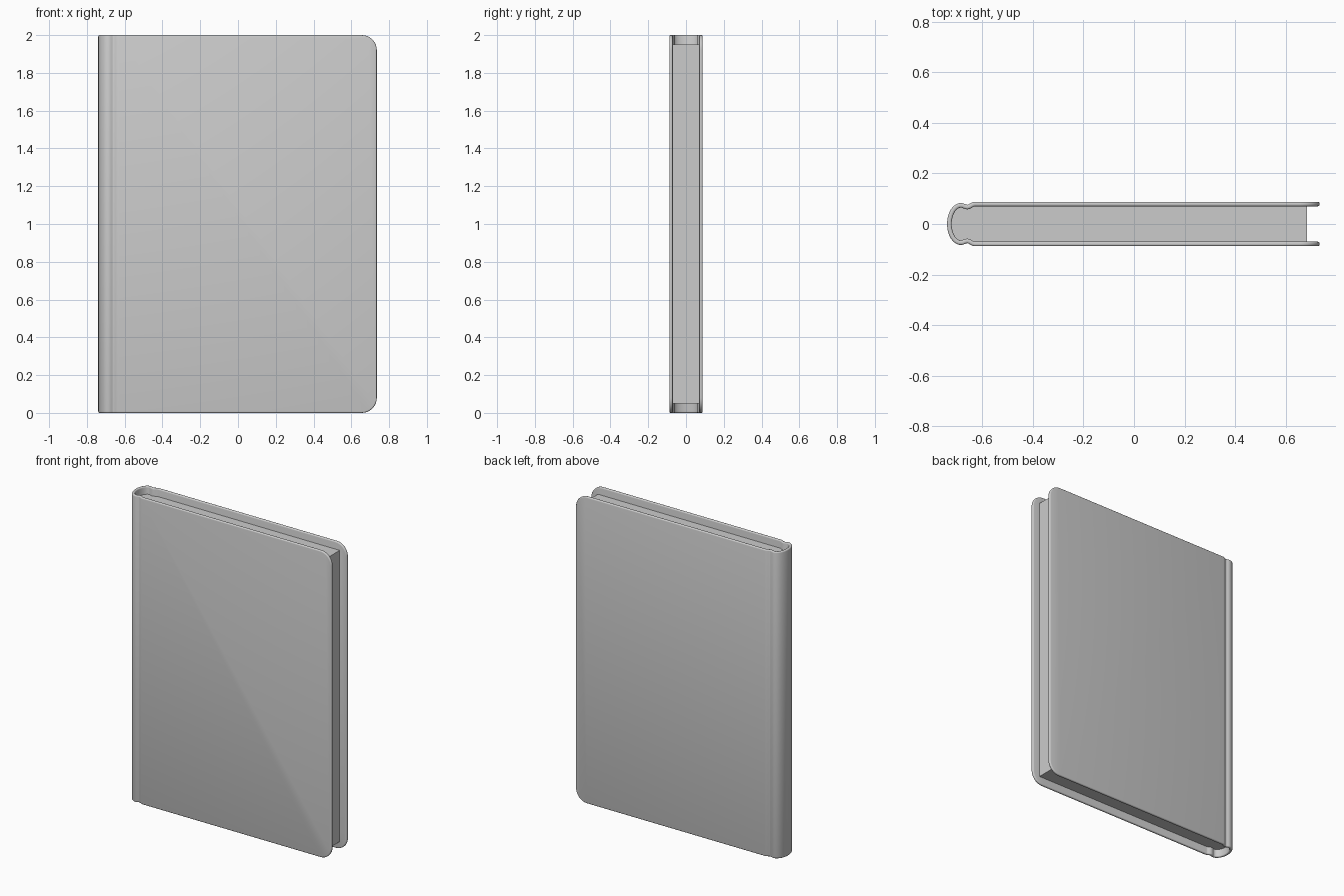
import bpy, bmesh, math
from mathutils import Vector

if "Cube" in bpy.data.objects:
    bpy.data.objects.remove(bpy.data.objects["Cube"])

HEIGHT, THICK, RADIUS = 2.0, 0.018, 0.08
FORE_X, HINGE_X, BOARD_Y = 0.735, -0.63, 0.079

grey = bpy.data.materials.new("plain grey")
grey.diffuse_color = (0.6, 0.6, 0.6, 1)
grey.use_nodes = True
grey.node_tree.nodes["Principled BSDF"].inputs["Base Color"].default_value = grey.diffuse_color


def make_object(name, bm):
    mesh = bpy.data.meshes.new(name)
    bmesh.ops.recalc_face_normals(bm, faces=bm.faces)
    bm.to_mesh(mesh)
    bm.free()
    mesh.materials.append(grey)
    ob = bpy.data.objects.new(name, mesh)
    bpy.context.collection.objects.link(ob)
    return ob


def finish(ob):
    bpy.ops.object.select_all(action='DESELECT')
    ob.select_set(True)
    bpy.context.view_layer.objects.active = ob
    for m in list(ob.modifiers):
        bpy.ops.object.modifier_apply(modifier=m.name)
    bpy.ops.object.shade_smooth_by_angle(angle=math.radians(35))


def ease(x0, y0, x1, y1, n=5):
    """Smooth step between two points, without the first."""
    return [Vector((x0 + (x1 - x0) * i / n,
                    y0 + (y1 - y0) * (1 - math.cos(math.pi * i / n)) / 2))
            for i in range(1, n + 1)]


# Centre line of the cover: rounded spine, hinge groove, start of the board
half = [Vector((-0.685 - 0.046 * math.cos(a), 0.074 * math.sin(a)))
        for a in (math.pi / 2 * i / 10 for i in range(11))]
half += ease(-0.685, 0.074, -0.66, 0.067) + ease(-0.66, 0.067, HINGE_X, BOARD_Y)
line = [Vector((p.x, -p.y)) for p in reversed(half[1:])] + half

# Cover: bent sheet with two round-cornered boards, thickened and rounded at the rim
bm = bmesh.new()
low = [bm.verts.new((p.x, p.y, 0)) for p in line]
high = [bm.verts.new((p.x, p.y, HEIGHT)) for p in line]
for i in range(len(line) - 1):
    bm.faces.new((low[i], low[i + 1], high[i + 1], high[i]))
for end in (0, -1):
    y = line[end].y
    corners = []
    for cz, start in ((RADIUS, -90), (HEIGHT - RADIUS, 0)):
        for k in range(9):
            a = math.radians(start + 90 * k / 8)
            corners.append(bm.verts.new((FORE_X - RADIUS + RADIUS * math.cos(a), y,
                                         cz + RADIUS * math.sin(a))))
    bm.faces.new([low[end]] + corners + [high[end]])
cover = make_object("cover", bm)
solid = cover.modifiers.new("thickness", 'SOLIDIFY')
solid.thickness, solid.offset, solid.use_even_offset = THICK, 0, True
bevel = cover.modifiers.new("rim", 'BEVEL')
bevel.width, bevel.segments = 0.007, 3
bevel.limit_method, bevel.angle_limit = 'ANGLE', math.radians(60)
bevel.use_clamp_overlap = False
finish(cover)

# Page block: follows the inside of the cover, flat at the fore edge
inner = []
for i, p in enumerate(line):
    t = (line[min(i + 1, len(line) - 1)] - line[max(i - 1, 0)]).normalized()
    inner.append(p + Vector((t.y, -t.x)) * THICK / 2)
inner[0].y, inner[-1].y = -(BOARD_Y - THICK / 2), BOARD_Y - THICK / 2
inner += [Vector((0.685, inner[-1].y)), Vector((0.685, inner[0].y))]
bm = bmesh.new()
base = bm.faces.new([bm.verts.new((p.x, p.y, 0.05)) for p in inner])
top = bmesh.ops.extrude_face_region(bm, geom=[base], use_keep_orig=True)
bmesh.ops.translate(bm, vec=(0, 0, HEIGHT - 0.1),
                    verts=[v for v in top["geom"] if isinstance(v, bmesh.types.BMVert)])
finish(make_object("pages", bm))
